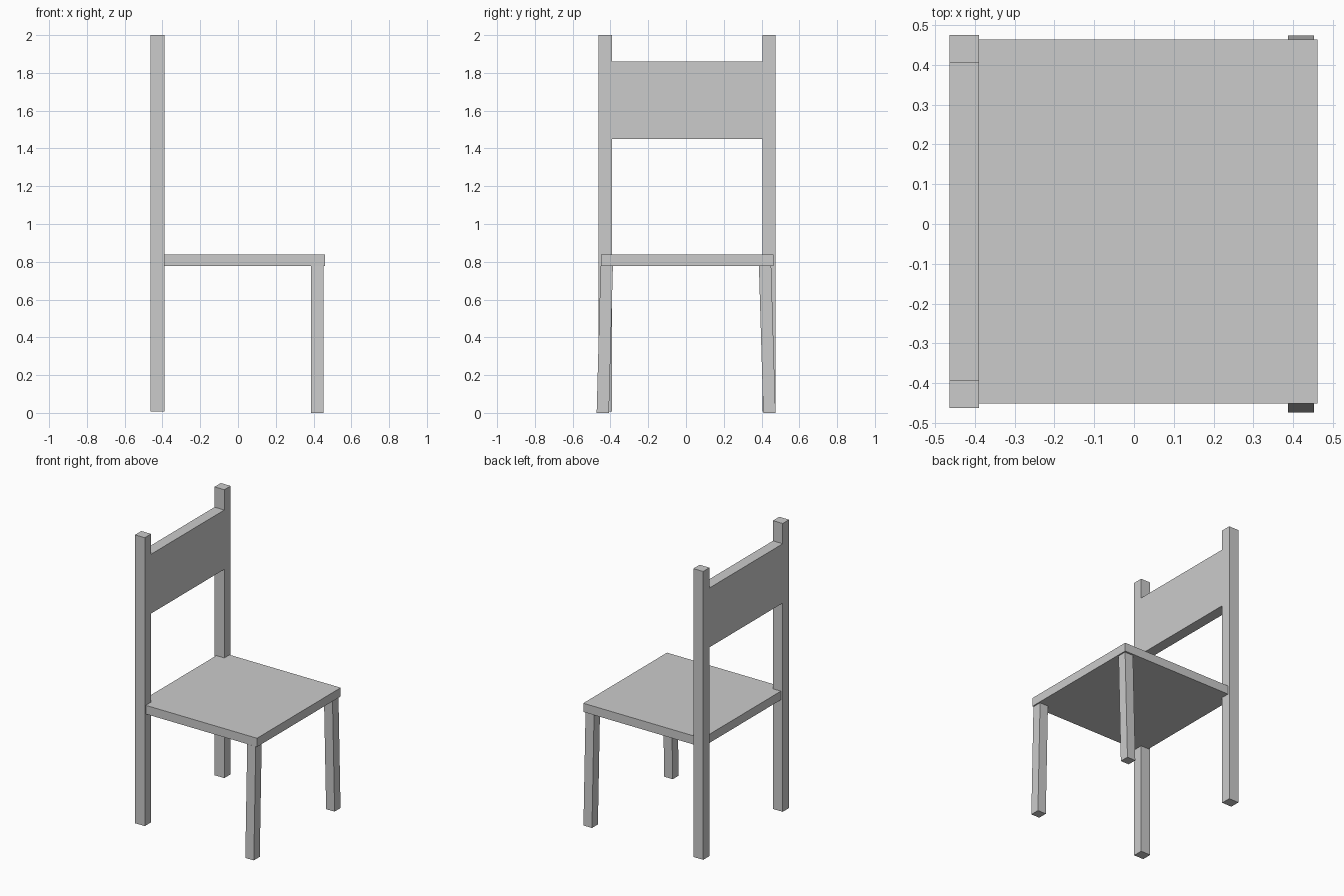
import bpy
import bmesh

if "Cube" in bpy.data.objects:
    bpy.data.objects.remove(bpy.data.objects["Cube"])


def box(name, x, y, z, lean=0.0):
    """Box from (min, max) ranges; lean shifts the bottom face along y."""
    bm = bmesh.new()
    bmesh.ops.create_cube(bm, size=1)
    for v in bm.verts:
        bottom = v.co.z < 0
        v.co = [r[0] if c < 0 else r[1] for c, r in zip(v.co, (x, y, z))]
        if bottom:
            v.co.y += lean
    mesh = bpy.data.meshes.new(name)
    bm.to_mesh(mesh)
    bm.free()
    obj = bpy.data.objects.new(name, mesh)
    bpy.context.collection.objects.link(obj)
    return obj


POST_X = (-0.464, -0.389)

# Seat slab, let into the back posts
box("seat", (-0.45, 0.461), (-0.451, 0.463), (0.778, 0.838))

# Tall back posts
for side, y in (("right", (-0.462, -0.393)), ("left", (0.406, 0.475))):
    box(f"back_post_{side}", POST_X, y, (0.008, 2.0))

# Backrest panel, flush with the posts
box("backrest", POST_X, (-0.393, 0.406), (1.45, 1.86))

# Front legs, splayed outwards towards the floor
for side, y, lean in (("right", (-0.452, -0.387), -0.021),
                      ("left", (0.386, 0.451), 0.023)):
    box(f"front_leg_{side}", (0.387, 0.452), y, (0.0, 0.778), lean)
